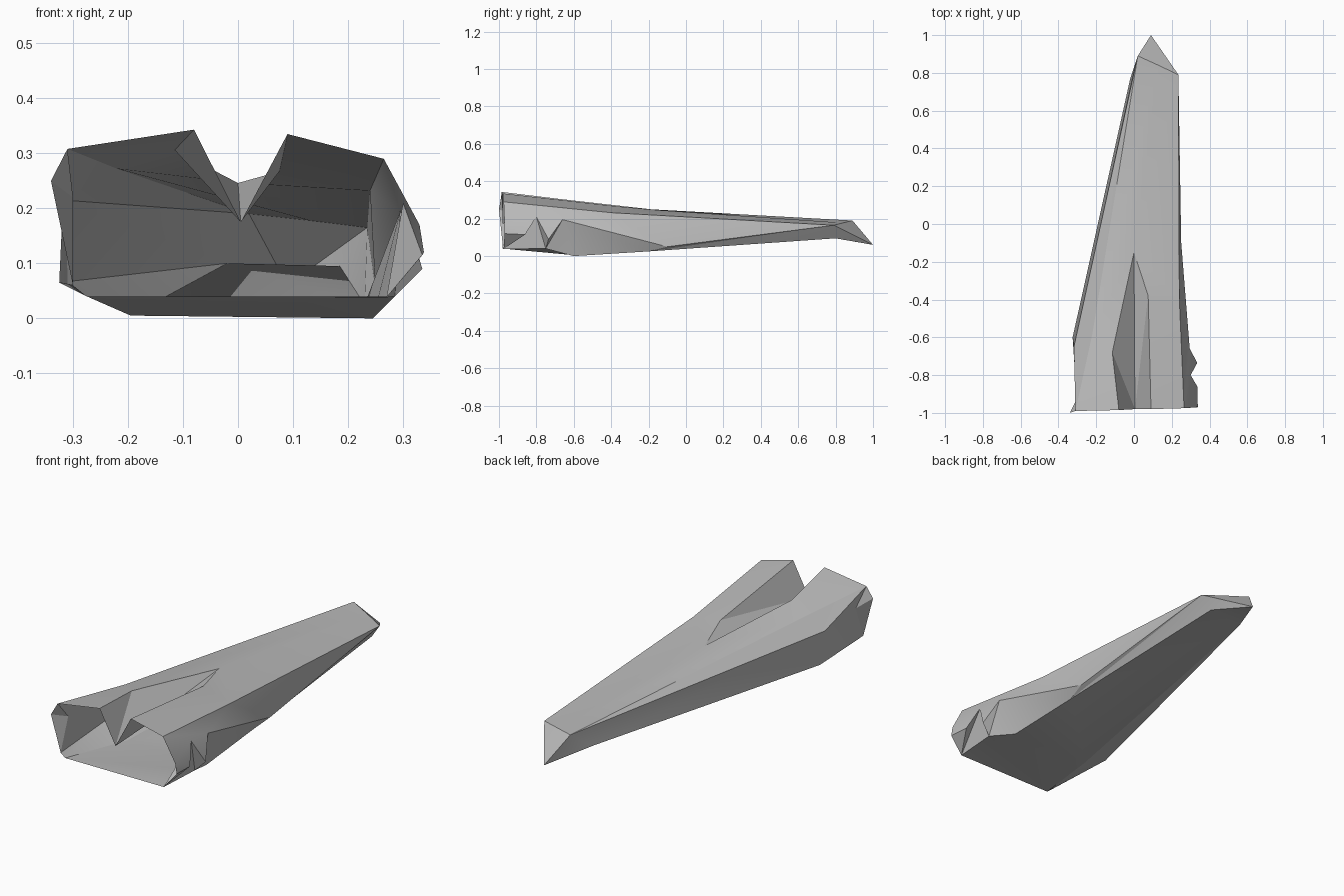
import bpy, bmesh

cube = bpy.data.objects.get("Cube")
if cube:
    bpy.data.objects.remove(cube, do_unlink=True)

# single flat grey
grey = bpy.data.materials.new("plain_grey")
grey.use_nodes = True
colour = (0.5, 0.5, 0.5, 1)
grey.diffuse_color = colour
grey.node_tree.nodes["Principled BSDF"].inputs["Base Color"].default_value = colour

# shared tail corners
tip = (0.09, 1, 0.06)
tail_top_left = (0.02, 0.89, 0.19)
tail_top_right = (0.235, 0.79, 0.165)
tail_top_mid = (0.13, 0.84, 0.178)
tail_low_left = (-0.02, 0.77, 0.1)
tail_low_right = (0.185, 0.8, 0.095)
groove_end = (0, -0.15, 0.246)

# lengthwise edges of the shell, each running from the open front to the tail
valley = [(0.005, -0.98, 0.175), groove_end, tail_top_mid]
left_crest = [(-0.08, -0.985, 0.343), (-0.115, -0.68, 0.306), groove_end, tail_top_mid]
left_crease = [(-0.31, -0.99, 0.308), (-0.22, -0.58, 0.272), tail_top_left, tip]
left_flare = [(-0.34, -1, 0.25), (-0.3, -0.92, 0.22), (-0.318, -0.65, 0.215), tail_top_left, tip]
left_low = [(-0.3, -0.98, 0.06), (-0.325, -0.6, 0.065), tail_low_left, tip]
keel_left = [(-0.275, -0.98, 0.04), (-0.195, -0.6, 0.005), tail_low_left, tip]
keel_right = [(0.27, -0.975, 0.038), (0.285, -0.75, 0.04), (0.245, -0.6, 0),
              (0.23, -0.2, 0.025), tail_low_right, tip]
notched_edge = [(0.338, -0.97, 0.12), (0.335, -0.86, 0.115), (0.3, -0.8, 0.21),
                (0.335, -0.735, 0.09), (0.295, -0.66, 0.195), (0.25, -0.1, 0.05),
                tail_top_right, tip]
right_upper = [(0.33, -0.97, 0.17), (0.3, -0.8, 0.21), (0.295, -0.66, 0.195),
               (0.25, -0.1, 0.05), tail_top_right, tip]
right_shoulder = [(0.265, -0.975, 0.29), (0.24, -0.4, 0.232), tail_top_right]
right_crest = [(0.09, -0.98, 0.335), (0.075, -0.38, 0.267), groove_end, tail_top_mid]
rails = [valley, left_crest, left_crease, left_flare, left_low, keel_left, keel_right,
         notched_edge, right_upper, right_shoulder, right_crest, valley]

bm = bmesh.new()
verts = {}


def vert(p):
    if p not in verts:
        verts[p] = bm.verts.new(p)
    return verts[p]


def triangle(*points):
    if len(set(points)) == len(points):
        corners = [vert(p) for p in points]
        if bm.faces.get(corners) is None:
            bm.faces.new(corners)


def bridge(a, b):
    """Skin two edges, always stepping along whichever lags behind in y."""
    i = j = 0
    while i < len(a) - 1 or j < len(b) - 1:
        step_a = j == len(b) - 1 or (i < len(a) - 1 and a[i + 1][1] <= b[j + 1][1])
        if step_a:
            triangle(a[i], a[i + 1], b[j])
            i += 1
        else:
            triangle(a[i], b[j + 1], b[j])
            j += 1


# side, top and underside skins
for a, b in zip(rails, rails[1:]):
    bridge(a, b)
# pointed tail
triangle(tail_top_mid, tail_top_right, tip)

bmesh.ops.dissolve_limit(bm, angle_limit=0.01, verts=bm.verts, edges=bm.edges)
mesh = bpy.data.meshes.new("hollow_shell")
bm.to_mesh(mesh)
bm.free()
mesh.materials.append(grey)
shell = bpy.data.objects.new("hollow_shell", mesh)
bpy.context.collection.objects.link(shell)
bpy.context.view_layer.objects.active = shell
shell.select_set(True)
bpy.ops.object.shade_smooth_by_angle(angle=0.4)
